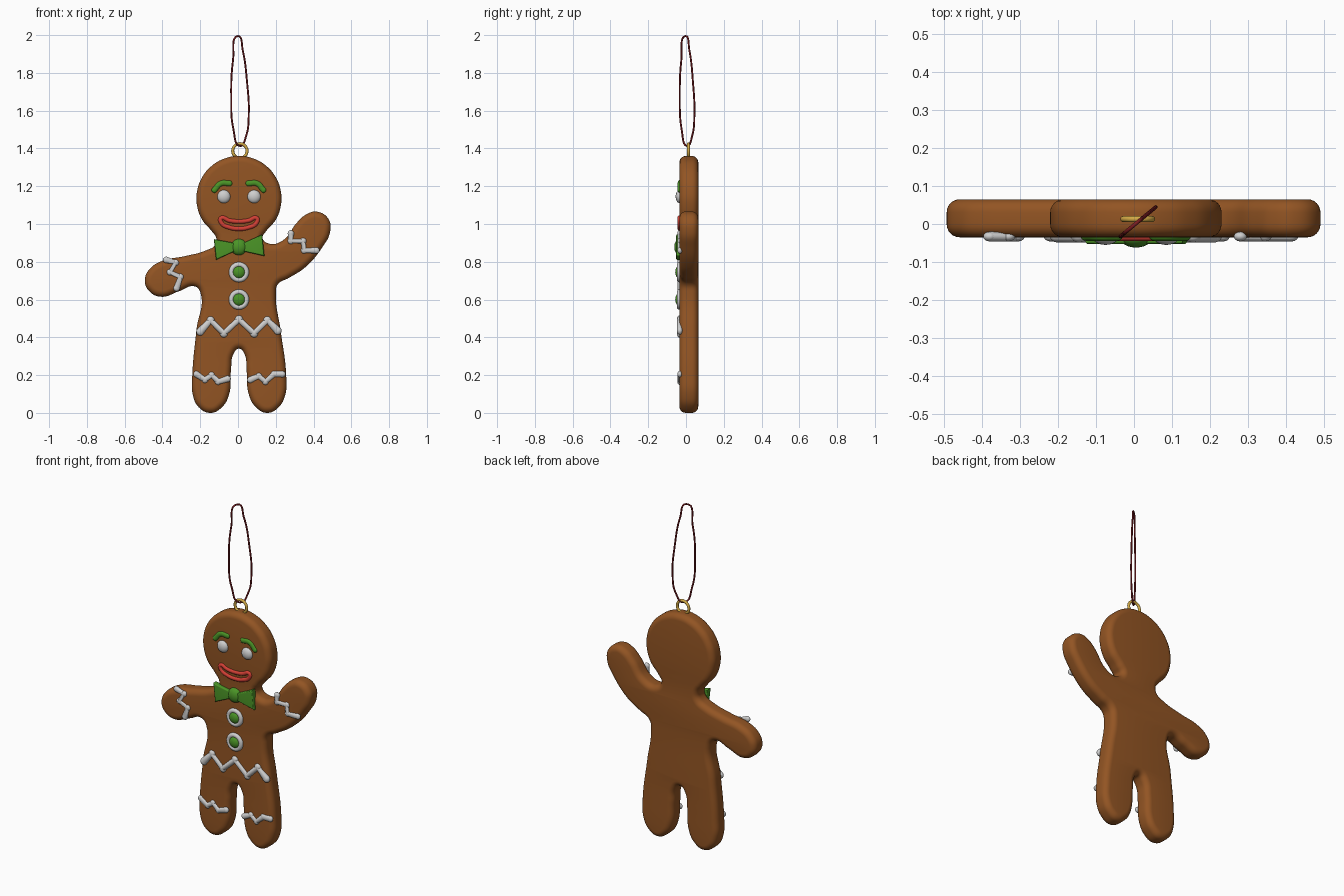
import bpy, bmesh, math
from mathutils import Vector

cube = bpy.data.objects.get("Cube")
if cube:
    bpy.data.objects.remove(cube, do_unlink=True)


def material(name, rgb):
    m = bpy.data.materials.new(name)
    m.use_nodes = True
    m.diffuse_color = (*rgb, 1)
    m.node_tree.nodes["Principled BSDF"].inputs["Base Color"].default_value = (*rgb, 1)
    return m


BROWN = material("gingerbread brown", (0.29, 0.09, 0.017))
WHITE = material("icing white", (0.62, 0.62, 0.62))
GREEN = material("icing green", (0.07, 0.3, 0.02))
RED = material("icing red", (0.65, 0.05, 0.035))
GOLD = material("ring gold", (0.65, 0.4, 0.06))
STRING = material("string dark red", (0.2, 0.012, 0.015))


def finish(ob, mat, angle=40):
    """Convert to a clean mesh with smooth shading."""
    bpy.ops.object.select_all(action='DESELECT')
    ob.select_set(True)
    bpy.context.view_layer.objects.active = ob
    if ob.type == 'CURVE':
        bpy.ops.object.convert(target='MESH')
        ob = bpy.context.object
    bm = bmesh.new()
    bm.from_mesh(ob.data)
    bmesh.ops.remove_doubles(bm, verts=bm.verts, dist=0.0002)
    bmesh.ops.recalc_face_normals(bm, faces=bm.faces)
    bm.to_mesh(ob.data)
    bm.free()
    ob.data.materials.clear()
    ob.data.materials.append(mat)
    bpy.ops.object.shade_smooth_by_angle(angle=math.radians(angle))
    return ob


def curve(name, pts, dims, closed, smooth):
    cu = bpy.data.curves.new(name, 'CURVE')
    cu.dimensions = dims
    if smooth:
        sp = cu.splines.new('BEZIER')
        sp.bezier_points.add(len(pts) - 1)
        for bp, p in zip(sp.bezier_points, pts):
            bp.co = p
            bp.handle_left_type = bp.handle_right_type = 'AUTO'
    else:
        sp = cu.splines.new('POLY')
        sp.points.add(len(pts) - 1)
        for bp, p in zip(sp.points, pts):
            bp.co = (*p, 1)
    sp.use_cyclic_u = closed
    cu.resolution_u = 8
    ob = bpy.data.objects.new(name, cu)
    bpy.context.collection.objects.link(ob)
    return ob


def slab(name, pts, front, back, bevel, mat, smooth=True):
    """Filled outline with rounded rims, upright between two depths."""
    ob = curve(name, [(x / 100, z / 100, 0) for x, z in pts], '2D', True, smooth)
    cu = ob.data
    cu.fill_mode = 'BOTH'
    cu.extrude = (back - front) / 2 - bevel
    cu.bevel_depth = bevel
    cu.offset = -bevel
    cu.bevel_resolution = 5
    ob.rotation_euler.x = math.pi / 2
    ob.location.y = (front + back) / 2
    return finish(ob, mat)


def blob(name, x, z, y, r, depth, mat):
    bpy.ops.mesh.primitive_uv_sphere_add(segments=24, ring_count=14, location=(x, y, z))
    ob = bpy.context.object
    ob.name = name
    ob.scale = (r, depth, r)
    return finish(ob, mat, 60)


def piping(name, pts, r, mat, closed=False, smooth=True, y=-0.033, flat=0.75):
    """Flattened icing bead with rounded ends and corners."""
    ob = curve(name, [(x / 100, 0, z / 100) for x, z in pts], '3D', closed, smooth)
    ob.data.bevel_depth = r
    ob.data.bevel_resolution = 4
    ob.scale.y = flat
    ob.location.y = y
    finish(ob, mat, 60)
    if not closed:
        for x, z in (pts[::len(pts) - 1] if smooth else pts):
            blob(name + "_tip", x / 100, z / 100, y, r, r * flat, mat)


def ring(name, x, y, z, major, minor, mat):
    bpy.ops.mesh.primitive_torus_add(major_radius=major, minor_radius=minor, major_segments=36,
                                     minor_segments=12, location=(x, y, z),
                                     rotation=(math.pi / 2, 0, 0))
    bpy.context.object.name = name
    return finish(bpy.context.object, mat, 60)


# Cookie body: right-hand arm and legs, left arm, then round head
outline = [
    (13, 92.5), (17, 89.5), (24, 91.5), (31, 100.5), (36, 105), (42, 106.5), (48, 102.5),
    (48.8, 96), (44.5, 87.5), (35.5, 77), (27, 71.5), (21, 68), (20, 63), (22.5, 44),
    (25.5, 20), (25, 9.5), (21.5, 3), (15.5, 0), (9.5, 3), (5.8, 9.5), (4.5, 23), (3.5, 31),
    (0.5, 34), (-2.5, 31), (-3.7, 23), (-4.8, 9.5), (-8.5, 3), (-14.5, 0), (-20.8, 3),
    (-24, 10), (-24.2, 20), (-22, 44), (-20, 64), (-23, 67), (-31, 64.5), (-41, 61.5),
    (-47.5, 65), (-49.3, 70.5), (-46.5, 76.5), (-40, 80.5), (-28, 83), (-17, 86),
    (-12, 89), (-11.5, 92.5)]
for i in range(15):
    a = math.radians(230 - 20 * i)
    outline.append((0.5 + 22.5 * math.cos(a), 113.5 + 22.5 * math.sin(a)))
slab("cookie_body", outline, -0.035, 0.065, 0.034, BROWN)

# White zigzag icing
zigzags = {
    "waist_icing": [(-20, 43), (-14.5, 49), (-7.5, 42), (0.5, 49.5), (8.5, 42), (15.5, 49), (21, 43.5)],
    "right_leg_icing": [(-22, 20.5), (-17.5, 17.5), (-14, 20), (-10.5, 16.5), (-5.5, 18)],
    "left_leg_icing": [(6.5, 17.5), (11, 19.5), (14.5, 16.5), (19, 20.5), (23.5, 20.5)],
    "right_arm_icing": [(-38, 81), (-33, 79.5), (-36, 74.5), (-30.5, 72), (-32.5, 66)],
    "left_arm_icing": [(28, 95), (28, 91), (34.5, 91), (35, 86), (41.5, 86)],
}
for name, pts in zigzags.items():
    piping(name, pts, 0.021 if "waist" in name else 0.017, WHITE, smooth=False)

# Face
for side, s in (("right", -1), ("left", 1)):
    blob(side + "_eye", 0.005 + s * 0.08, 1.145, -0.033, 0.035, 0.022, WHITE)
    piping(side + "_eyebrow", [(0.5 + s * x, z) for x, z in ((13, 118), (9.5, 121.5), (5, 121.5))],
           0.015, GREEN)
piping("mouth", [(-9, 103), (-4.5, 101.8), (0.5, 101.3), (5.5, 101.8), (10, 103), (9.7, 100.5),
                 (5.5, 98.2), (0.5, 97.5), (-4.5, 98.2), (-8.7, 100.5)], 0.012, RED, closed=True, flat=1)

# Bow tie
slab("bow_right_wing", [(-12.8, 92), (-11.6, 81), (-2, 85.5), (-2, 90)], -0.053, -0.018, 0.008, GREEN, False)
slab("bow_left_wing", [(12.8, 94.5), (14, 83), (3, 85.5), (3, 90)], -0.053, -0.018, 0.008, GREEN, False)
blob("bow_knot", 0.005, 0.878, -0.035, 0.043, 0.027, GREEN)

# Buttons with icing rims
for label, z in (("upper", 0.745), ("lower", 0.6)):
    ring(label + "_button_rim", 0.005, -0.034, z, 0.04, 0.014, WHITE)
    blob(label + "_button", 0.005, z, -0.035, 0.034, 0.022, GREEN)

# Metal eyelet and diagonal hanging string
ring("eyelet", 0.01, 0.013, 1.387, 0.038, 0.008, GOLD)
loop = [(0, 199.5), (-2.6, 187), (-3.6, 168), (-2.4, 150), (1, 141.3), (4.4, 147), (5.7, 158),
        (4.8, 175), (2.5, 192)]
string = curve("hanging_string", [Vector((x, 0.83 * x - 0.3, z)) / 100 for x, z in loop], '3D', True, True)
string.data.bevel_depth = 0.005
string.data.bevel_resolution = 2
finish(string, STRING, 60)
